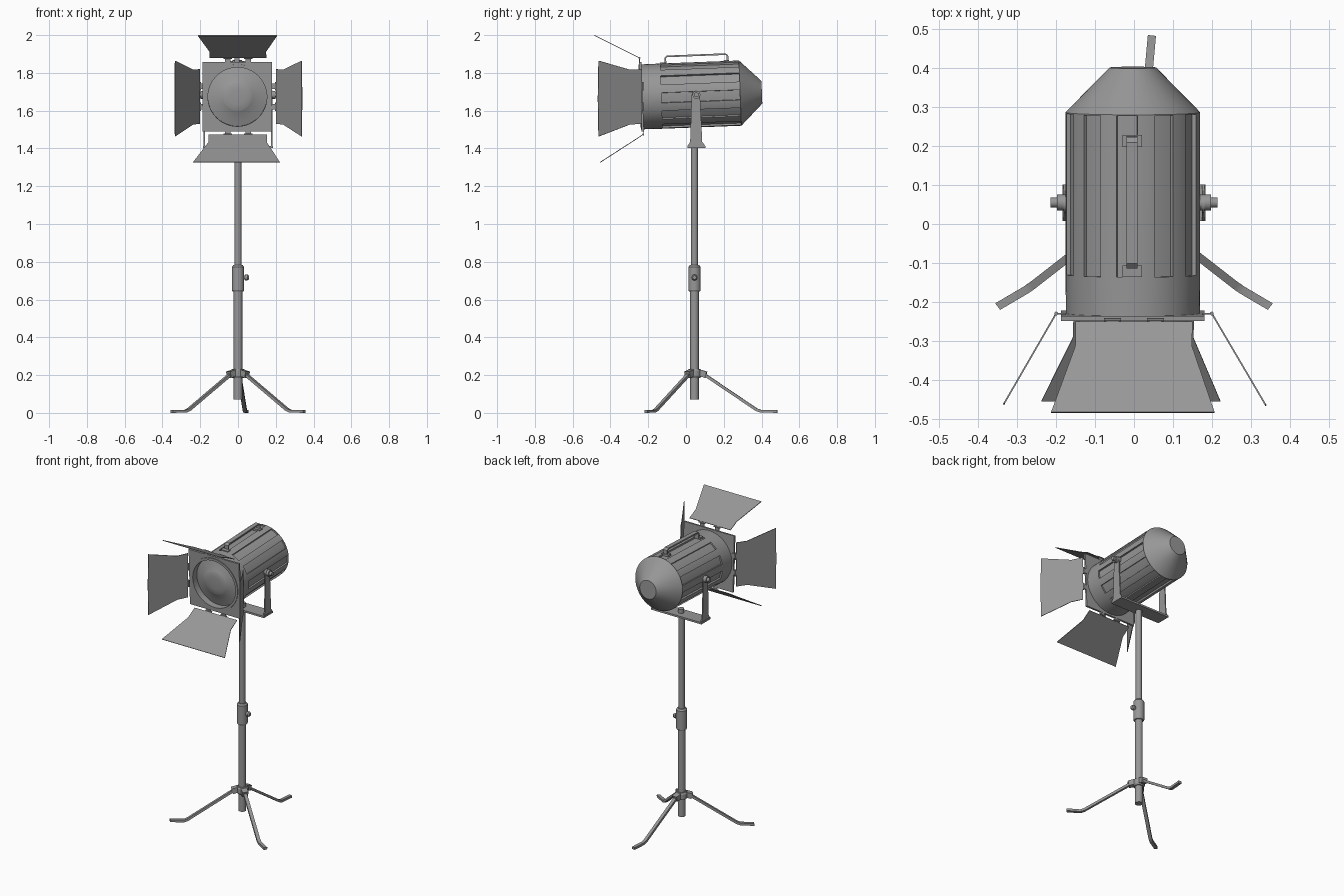
import bpy, bmesh, math
from mathutils import Vector, Matrix

if "Cube" in bpy.data.objects:
    bpy.data.objects.remove(bpy.data.objects["Cube"])

V = Vector
# The lamp head is built around its pivot, then tipped slightly forward
HEAD = Matrix.Translation((-0.003, 0.05, 1.684)) @ Matrix.Rotation(math.radians(2.2), 4, 'X')
AXIS_Y = 0.045  # stand centre line
GREY = bpy.data.materials.new("dark_grey_metal")
GREY.diffuse_color = (0.31, 0.31, 0.31, 1)
GREY.use_nodes = True
GREY.node_tree.nodes["Principled BSDF"].inputs["Base Color"].default_value = GREY.diffuse_color


def finish(name, bm, mat=None):
    if mat:
        bm.transform(mat)
    bmesh.ops.recalc_face_normals(bm, faces=bm.faces)
    me = bpy.data.meshes.new(name)
    bm.to_mesh(me)
    bm.free()
    for p in me.polygons:
        p.use_smooth = True
    me.set_sharp_from_angle(angle=math.radians(28))
    me.materials.append(GREY)
    ob = bpy.data.objects.new(name, me)
    bpy.context.collection.objects.link(ob)
    return ob


def loft(loops, closed=False, cap_start=False, cap_end=False):
    bm = bmesh.new()
    rings = [[bm.verts.new(p) for p in lp] for lp in loops]
    n = len(rings[0])
    pairs = list(zip(rings, rings[1:])) + ([(rings[-1], rings[0])] if closed else [])
    rows = [[bm.faces.new((a[i], a[(i + 1) % n], b[(i + 1) % n], b[i])) for i in range(n)]
            for a, b in pairs]
    if cap_start:
        bm.faces.new(rings[0])
    if cap_end:
        bm.faces.new(rings[-1])
    return bm, rows


def ring(r, y, angles):
    return [V((r * math.sin(a), y, r * math.cos(a))) for a in angles]


def square(h, y, angles):
    return [V((h * math.sin(a) / m, y, h * math.cos(a) / m))
            for a in angles for m in [max(abs(math.sin(a)), abs(math.cos(a)))]]


def circle(n):
    return [2 * math.pi * i / n for i in range(n)]


def turned(name, p0, p1, profile, n=20):
    """Round part along p0-p1; profile is (fraction, radius)."""
    p0, p1 = V(p0), V(p1)
    q = (p1 - p0).to_track_quat('Y', 'Z').to_matrix().to_4x4()
    bm, _ = loft([ring(r, t * (p1 - p0).length, circle(n)) for t, r in profile],
                 cap_start=True, cap_end=True)
    return finish(name, bm, Matrix.Translation(p0) @ q)


def rod(name, p0, p1, r, n=20):
    return turned(name, p0, p1, [(0, r), (1, r)], n)


def strip(name, path, w, t, side, mat=None):
    """Rectangular bar swept along a path."""
    path, side = [V(p) for p in path], V(side).normalized()
    loops = []
    for i, p in enumerate(path):
        d = (path[min(i + 1, len(path) - 1)] - path[max(i - 1, 0)]).normalized()
        up = d.cross(side).normalized()
        loops.append([p + side * (w / 2 * a) + up * (t / 2 * b)
                      for a, b in ((1, 1), (-1, 1), (-1, -1), (1, -1))])
    bm, _ = loft(loops, cap_start=True, cap_end=True)
    return finish(name, bm, mat)


def plate(name, pts, thick):
    """Flat polygon given thickness along its normal (both ways)."""
    pts = [V(p) for p in pts]
    nrm = (pts[1] - pts[0]).cross(pts[-1] - pts[0]).normalized() * thick / 2
    bm, _ = loft([[p - nrm for p in pts], [p + nrm for p in pts]],
                 cap_start=True, cap_end=True)
    return finish(name, bm)


# Lamp housing: cylinder with eleven shallow cooling slots and a conical back
angles = [math.radians(-5 + 360 / 11 * k + o) for k in range(11) for o in (-9, 0, 9, 16.36)]
bm, rows = loft([ring(r, y, angles) for r, y in
                 ((0.172, -0.285), (0.173, -0.18), (0.173, 0.234), (0.173, 0.237), (0.06, 0.352))],
                cap_end=True)
slots = [f for i, f in enumerate(rows[1]) if i % 4 < 2]
out = bmesh.ops.extrude_face_region(bm, geom=slots)['geom']
for v in out:
    if isinstance(v, bmesh.types.BMVert):
        v.co.x *= 0.94
        v.co.z *= 0.94
old = [f for f in slots if f.is_valid]
if old:
    bmesh.ops.delete(bm, geom=old, context='FACES_ONLY')
loose = [e for e in bm.edges if not e.link_faces]
bmesh.ops.delete(bm, geom=loose, context='EDGES')
finish("lamp_housing", bm, HEAD)

# Square front frame with a round opening
A = circle(48)
bm, _ = loft([ring(0.16, -0.292, A), square(0.184, -0.292, A),
              square(0.184, -0.28, A), ring(0.16, -0.28, A)], closed=True)
finish("front_frame", bm, HEAD)

# Lens rim and stepped, domed lens
bm, _ = loft([ring(0.172, -0.296, A), ring(0.156, -0.296, A),
              ring(0.156, -0.25, A), ring(0.172, -0.25, A)], closed=True)
finish("lens_rim", bm, HEAD)
bm, _ = loft([ring(r, y, A) for r, y in
              ((0.157, -0.252), (0.115, -0.264), (0.077, -0.279), (0.073, -0.281),
               (0.04, -0.284), (0.006, -0.285))], cap_end=True)
finish("lens", bm, HEAD)

# Carrying handle on top, with foot pads
strip("handle", [(-0.002, -0.152, 0.165), (-0.002, -0.152, 0.201), (-0.002, -0.143, 0.209),
                 (-0.002, 0.168, 0.209), (-0.002, 0.177, 0.201), (-0.002, 0.177, 0.165)],
      0.028, 0.009, (1, 0, 0), HEAD)
for y in (-0.165, 0.17):
    strip("handle_pad", [(-0.002, y - 0.015, 0.17), (-0.002, y + 0.015, 0.17)],
          0.05, 0.014, (1, 0, 0), HEAD)

# Barn doors: hinge point, tip point, width axis, half widths, edge bulge, inward direction
X, Z = V((1, 0, 0)), V((0, 0, 1))
doors = [("top", (0, -0.246, 1.879), (-0.003, -0.484, 1.998), X, 0.15, 0.21, 1.0, -Z),
         ("bottom", (0, -0.226, 1.474), (-0.008, -0.455, 1.326), X, 0.155, 0.23, 1.0, Z),
         ("left", (-0.2, -0.23, 1.675), (-0.333, -0.46, 1.664), Z, 0.145, 0.2, 1.015, X),
         ("right", (0.2, -0.23, 1.675), (0.337, -0.463, 1.664), Z, 0.145, 0.2, 1.015, -X)]
for name, h, t, ax, w0, w1, bulge, inward in doors:
    h, t = V(h), V(t)
    d = t - h
    a, k = h + d * 0.02, h + d * 0.29
    plate(name + "_barn_door", [a - ax * w0, k - ax * w0, t - ax * w1, h + d * bulge,
                                t + ax * w1, k + ax * w0, a + ax * w0], 0.004)
    for o in (-0.055, 0.055):
        c = h + ax * o
        rod(name + "_hinge_pin", c - ax * 0.022, c + ax * 0.022, 0.005, 10)
        strip(name + "_hinge_tab", [c + inward * 0.025, c, c + d * 0.06], 0.03, 0.004, ax)

# Yoke: base plate, two tapering arms and pivot bolts
strip("yoke_base", [(-0.184, 0.055, 1.408), (0.184, 0.055, 1.408)], 0.094, 0.012, (0, 1, 0))
rod("yoke_bolt", (0, 0.05, 1.41), (0, 0.05, 1.44), 0.018, 12)
for s, side in ((-1, "left"), (1, "right")):
    x = s * 0.178
    arc = [(x, 0.052 + 0.022 * math.cos(b), 1.684 + 0.022 * math.sin(b))
           for b in [math.pi * i / 8 for i in range(9)]]
    plate(side + "_yoke_arm", arc + [(x, 0.022, 1.435), (x, 0.009, 1.414),
                                     (x, 0.101, 1.414), (x, 0.086, 1.435)], 0.007)
    turned(side + "_pivot_bolt", (s * 0.165, 0.055, 1.684), (s * 0.214, 0.055, 1.684),
           [(0, 0.021), (0.66, 0.021), (0.66, 0.013), (1, 0.013)], 14)

# Telescopic stand and its clamp
c = AXIS_Y
rod("upper_pole", (0, c, 0.7), (0, c, 1.405), 0.0185)
rod("lower_pole", (0, c, 0.07), (0, c, 0.7), 0.0235)
turned("clamp_collar", (0, c, 0.643), (0, c, 0.782),
       [(0, 0.029), (0.05, 0.033), (0.93, 0.033), (1, 0.025)])
turned("clamp_knob", (0.025, c, 0.717), (0.058, c, 0.717),
       [(0, 0.01), (0.4, 0.01), (0.4, 0.016), (0.75, 0.016), (1, 0.01)], 12)

# Tripod hub and three bent legs
turned("tripod_hub", (0, c, 0.185), (0, c, 0.232),
       [(0, 0.03), (0.2, 0.036), (0.8, 0.036), (1, 0.03)])
legs = [("left", (-0.27, -0.165), (-0.35, -0.212)),
        ("right", (0.27, -0.165), (0.35, -0.212)),
        ("back", (0.037, 0.385), (0.046, 0.484))]
for name, bend, foot in legs:
    b, f = V((*bend, 0.009)), V((*foot, 0.008))
    d = (V((b.x, b.y, 0)) - V((0, c, 0))).normalized()
    start = V((0, c, 0.218)) + d * 0.03
    side = d.cross(Z)
    strip(name + "_leg", [start, b + (start - b) * 0.04, f - (f - b) * 0.9, f], 0.021, 0.015, side)
    strip(name + "_leg_bracket", [V((0, c, 0.214)) + d * 0.02, V((0, c, 0.202)) + d * 0.062],
          0.036, 0.034, side)
